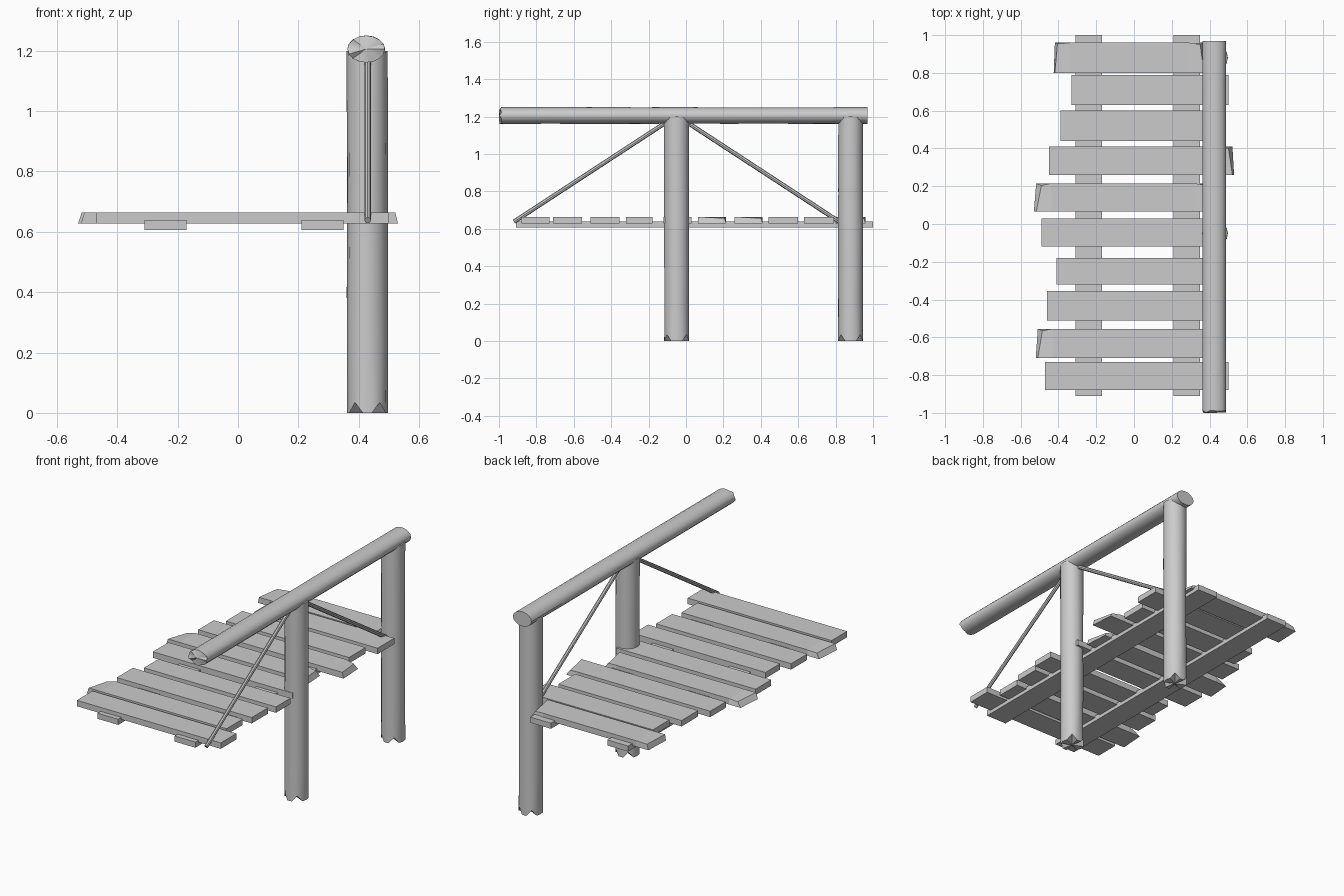
import bpy, bmesh, math, random
from mathutils import Vector

if "Cube" in bpy.data.objects:
    bpy.data.objects.remove(bpy.data.objects["Cube"])

random.seed(4)
wood = bpy.data.materials.new("grey wood")
wood.diffuse_color = (0.6, 0.6, 0.6, 1)
wood.use_nodes = True
wood.node_tree.nodes["Principled BSDF"].inputs["Base Color"].default_value = wood.diffuse_color


def finish(bm, name, smooth=False):
    bmesh.ops.recalc_face_normals(bm, faces=bm.faces)
    me = bpy.data.meshes.new(name)
    bm.to_mesh(me)
    bm.free()
    me.materials.append(wood)
    ob = bpy.data.objects.new(name, me)
    bpy.context.collection.objects.link(ob)
    if smooth:
        bpy.context.view_layer.objects.active = ob
        for o in bpy.context.selected_objects:
            o.select_set(False)
        ob.select_set(True)
        bpy.ops.object.shade_smooth_by_angle(angle=math.radians(35))
    return ob


def log(name, a, b, ru, rv, n=14, steps=6, wobble=0.0, jag=0.0, notches=()):
    """Slightly uneven round timber from a to b; the start may be chipped."""
    a, b = Vector(a), Vector(b)
    d = (b - a).normalized()
    u = Vector((1, 0, 0))
    v = d.cross(u).normalized()
    bm = bmesh.new()
    rings = []
    for s in range(steps + 1):
        ring = []
        for i in range(n):
            t = 2 * math.pi * i / n
            k = 1 - random.random() * wobble
            p = a.lerp(b, s / steps) + u * ru * k * math.cos(t) + v * rv * k * math.sin(t)
            if s == 0:
                p += d * (random.random() * jag + (0.035 if i in notches else 0))
            ring.append(bm.verts.new(p))
        rings.append(ring)
    for r0, r1 in zip(rings, rings[1:]):
        for i in range(n):
            j = (i + 1) % n
            bm.faces.new((r0[i], r0[j], r1[j], r1[i]))
    for ring, end in ((rings[0], a), (rings[-1], b)):
        c = bm.verts.new(end)
        for i in range(n):
            bm.faces.new((ring[i], ring[(i + 1) % n], c))
    return finish(bm, name, True)


def board(name, x0, x1, y0, y1, z0, z1, chip_left=0.0, chip_right=0.0):
    """Flat board; a chipped end slopes down along one edge."""
    bm = bmesh.new()
    xs = [x0, x0 + 0.09, x1 - 0.09, x1]
    sections = []
    for i, x in enumerate(xs):
        chip = chip_left if i == 0 else chip_right if i == 3 else 0
        inward = 1 if i == 0 else -1
        sections.append([bm.verts.new(p) for p in (
            (x, y0, z0), (x + inward * chip * 0.3, y1, z0),
            (x + inward * chip, y1 - chip * 0.3, z1 - chip * 0.25),
            (x + inward * chip * 0.3, y0, z1))])
    for s, t in zip(sections, sections[1:]):
        for i in range(4):
            j = (i + 1) % 4
            bm.faces.new((s[i], s[j], t[j], t[i]))
    bm.faces.new(sections[0])
    bm.faces.new(sections[-1])
    return finish(bm, name)


# deck planks: left x, right x, near y, far y, left chip, right chip
planks = [
    (-0.47, 0.50, -0.88, -0.73, 0, 0),
    (-0.52, 0.42, -0.71, -0.555, 0.035, 0),
    (-0.46, 0.45, -0.51, -0.355, 0, 0),
    (-0.41, 0.48, -0.32, -0.18, 0, 0),
    (-0.49, 0.45, -0.12, 0.03, 0, 0),
    (-0.53, 0.41, 0.065, 0.215, 0.04, 0.03),
    (-0.45, 0.53, 0.26, 0.41, 0, 0.03),
    (-0.39, 0.44, 0.44, 0.60, 0, 0),
    (-0.33, 0.50, 0.63, 0.79, 0, 0),
    (-0.425, 0.38, 0.80, 0.96, 0.02, 0.03),
]
for i, (x0, x1, y0, y1, cl, cr) in enumerate(planks):
    board(f"deck_plank_{i + 1}", x0, x1, y0, y1, 0.628, 0.664, cl, cr)

# two beams under the deck
for name, x0 in (("left_beam", -0.31), ("right_beam", 0.21)):
    board(name, x0, x0 + 0.14, -0.91, 1.0, 0.606, 0.64)

# round posts with chipped feet
for name, y in (("middle_post", -0.05), ("back_post", 0.88)):
    log(name, (0.429, y, 0), (0.429, y, 1.2), 0.069, 0.069,
        wobble=0.04, notches=(2, 5, 9, 12))

# hand rail with a splintered near end
log("hand_rail", (0.425, -1.0, 1.206), (0.425, 0.97, 1.206), 0.063, 0.045,
    n=16, steps=8, wobble=0.03, jag=0.015)

# thin diagonal braces
for name, y0, y1 in (("front_brace", -0.92, -0.09), ("back_brace", 0.82, -0.01)):
    log(name, (0.43, y0, 0.638), (0.43, y1, 1.18), 0.011, 0.012, n=8, steps=1)
